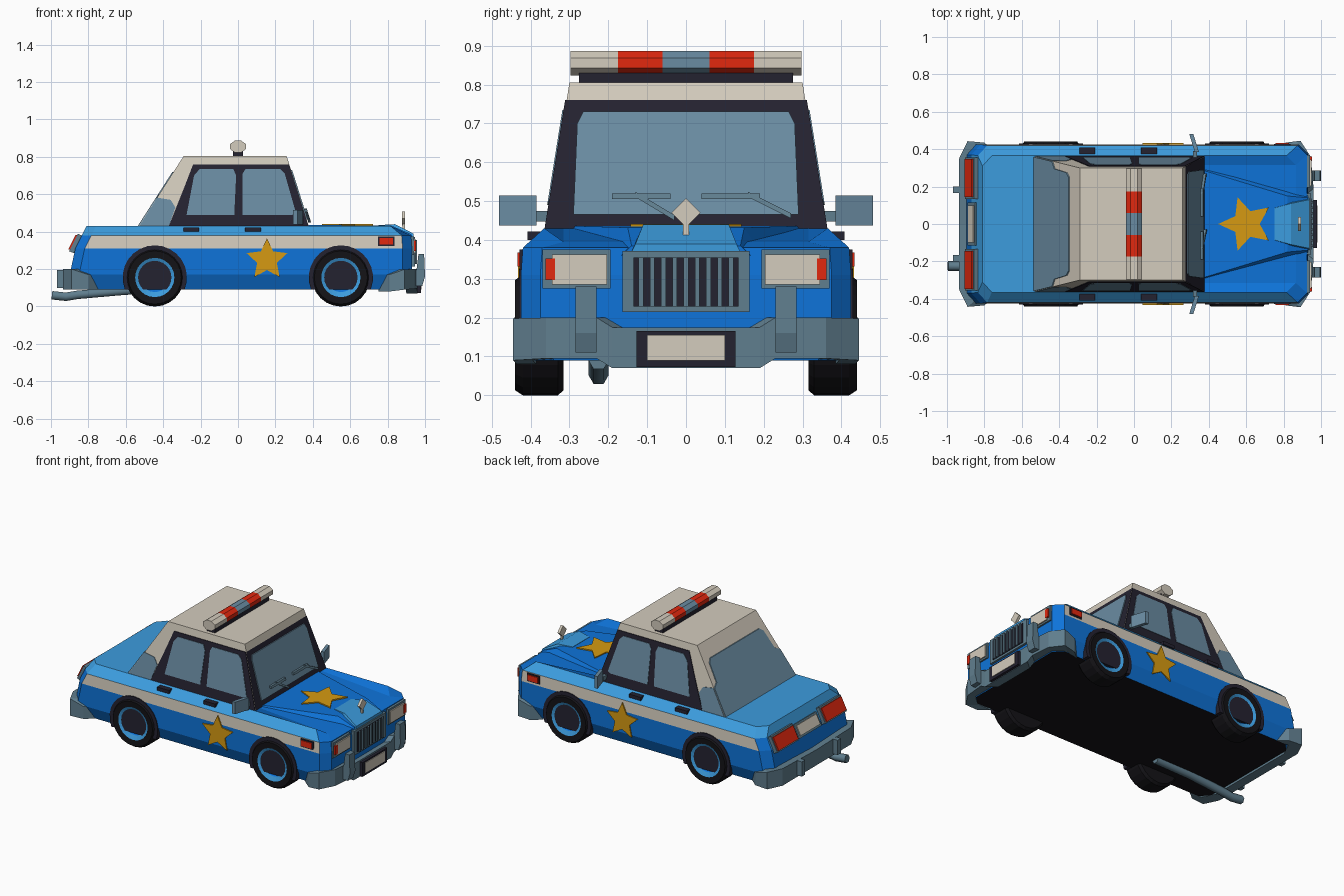
import bpy, bmesh
from math import sin, cos, pi
from mathutils import Vector

cube = bpy.data.objects.get("Cube")
if cube:
    bpy.data.objects.remove(cube, do_unlink=True)


def material(name, hexcode):
    m = bpy.data.materials.new(name)
    rgb = [int(hexcode[i:i + 2], 16) / 255 for i in (0, 2, 4)]
    col = [c / 12.92 if c < 0.04 else ((c + 0.055) / 1.055) ** 2.4 for c in rgb] + [1]
    m.use_nodes = True
    m.diffuse_color = col
    m.node_tree.nodes["Principled BSDF"].inputs["Base Color"].default_value = col
    return m


BLUE = material("blue", "0e74da")
LIGHT = material("light blue", "3c9cde")
CREAM = material("cream", "d4ccbd")
RED = material("red", "e2280f")
GOLD = material("gold", "d69a12")
GLASS = material("glass", "6a8ca2")
STEEL = material("steel", "607e8e")
BLACK = material("black", "242230")
TYRE = material("tyre black", "141317")


def loft(name, rings, mats, rule=None, mirror=False, caps=(True, True)):
    """Skin a list of equal point rings; rule(centre, normal) picks the material."""
    mats = mats if isinstance(mats, list) else [mats]
    bm = bmesh.new()
    vs = [[bm.verts.new(p) for p in r] for r in rings]
    n = len(rings[0])
    for a, b in zip(vs, vs[1:]):
        for i in range(n):
            j = (i + 1) % n
            bm.faces.new((a[i], a[j], b[j], b[i]))
    for ring, cap in zip((vs[0], vs[-1]), caps):
        if cap:
            bm.faces.new(ring)
    bmesh.ops.recalc_face_normals(bm, faces=bm.faces)
    bm.normal_update()
    if rule:
        for f in bm.faces:
            f.material_index = rule(f.calc_center_median(), f.normal)
    me = bpy.data.meshes.new(name)
    bm.to_mesh(me)
    bm.free()
    for m in mats:
        me.materials.append(m)
    ob = bpy.data.objects.new(name, me)
    bpy.context.collection.objects.link(ob)
    if mirror:
        mod = ob.modifiers.new("Mirror", "MIRROR")
        mod.use_axis = (False, True, False)
        mod.use_mirror_merge = False
    return ob


def plate(name, pts, off, mat, mirror=False):
    off = Vector(off)
    return loft(name, [pts, [Vector(p) + off for p in pts]], mat, mirror=mirror)


def box(name, x, y, z, mat, mirror=False):
    pts = [(x[0], y[a], z[b]) for a, b in ((0, 0), (1, 0), (1, 1), (0, 1))]
    return plate(name, pts, (x[1] - x[0], 0, 0), mat, mirror)


def both(pts):
    """Complete a half outline with its reflection."""
    return pts + [(-y, z) for y, z in reversed(pts)]


def star(r, start):
    return [((r if i % 2 == 0 else r * 0.48) * cos(start + i * pi / 5),
             (r if i % 2 == 0 else r * 0.48) * sin(start + i * pi / 5)) for i in range(10)]


# Body shell: plan outlines stacked by height
def outline(z, xr, xf, w, nose_z):
    half = [(xr, w - 0.055, z), (xr + 0.05, w, z), (xf - 0.05, w, z), (xf, w - 0.05, nose_z)]
    return half + [(x, -y, h) for x, y, h in reversed(half)]


def body_paint(c, n):
    if n.z < -0.9:
        return 3
    if abs(n.y) > 0.9 and 0.31 < c.z < 0.38:
        return 2
    if c.z > 0.38 and abs(n.y) > 0.4 or n.x < -0.8 and c.z > 0.31:
        return 1
    return 0


levels = [(0.09, -0.86, 0.90, 0.39, 0.09), (0.17, -0.90, 0.93, 0.425, 0.17),
          (0.31, -0.87, 0.93, 0.425, 0.31), (0.38, -0.835, 0.925, 0.42, 0.38),
          (0.43, -0.81, 0.865, 0.365, 0.395)]
loft("body_shell", [outline(*l) for l in levels], [BLUE, LIGHT, CREAM, TYRE], body_paint,
     caps=(True, False))
deck = [(-0.81, 0.31), (-0.76, 0.365), (0.375, 0.365), (0.375, -0.365), (-0.76, -0.365), (-0.81, -0.31)]
plate("trunk_deck", [(x, y, 0.43) for x, y in deck], (0, 0, -0.02), LIGHT)

# Hood: sunken sides, raised tapering centre and nose piece
loft("hood_panel", [[(0.37, y, 0.43), (xf, y, zf), (xf, y, 0.33), (0.37, y, 0.33)]
                    for y, xf, zf in ((-0.365, 0.815, 0.43), (-0.315, 0.865, 0.395),
                                      (0.315, 0.865, 0.395), (0.365, 0.815, 0.43))], BLUE)


def ridge(name, stations, mat):
    loft(name, [[(x, -b, z0), (x, b, z0), (x, t, z1), (x, -t, z1)]
                for x, b, z0, t, z1 in stations], mat)


ridge("hood_bulge", [(0.36, 0.315, 0.41, 0.29, 0.436), (0.82, 0.19, 0.37, 0.15, 0.432),
                     (0.93, 0.165, 0.36, 0.14, 0.385)], BLUE)
ridge("hood_nose", [(0.75, 0.09, 0.41, 0.085, 0.435), (0.84, 0.12, 0.41, 0.11, 0.44),
                    (0.937, 0.14, 0.37, 0.13, 0.39)], LIGHT)
plate("hood_star", [(0.6 + x, y, 0.433) for x, y in star(0.15, pi)], (0, 0, 0.008), GOLD)
plate("door_star", [(0.155 + x, 0.424, 0.25 + z) for x, z in star(0.115, pi / 2)],
      (0, 0.008, 0), GOLD, True)
plate("hood_ornament", [(0.878, y, 0.47 + z) for y, z in ((0, -0.037), (0.037, 0), (0, 0.037), (-0.037, 0))],
      (0.016, 0, 0), CREAM)
box("ornament_stem", (0.88, 0.892), (-0.008, 0.008), (0.4, 0.45), CREAM)


# Cabin: tapered block with panels laid on its sloping sides
def side(x, z, off=0.0):
    return (x, 0.36 - 0.16 * (z - 0.43) + off, z)


def front(y, z, off=0.0):
    return (0.378 - 0.315 * (z - 0.43) + off, y, z)


def rear(y, z, off=0.0):
    return (-0.53 + 0.64 * (z - 0.43) + off, y, z)


def cabin_ring(z):
    y = side(0, z)[1]
    return [rear(y, z), front(y, z), front(-y, z), rear(-y, z)]


loft("cabin", [cabin_ring(z) for z in (0.425, 0.76, 0.805)], [CREAM, BLACK],
     lambda c, n: 1 if n.x > 0.5 and c.z < 0.76 else 0)


def side_panel(name, pts, off, mat):
    plate(name, [side(x, z, -0.002) for x, z in pts], (0, off, 0), mat, True)


side_panel("door_frame", [(-0.37, 0.43), (-0.29, 0.63), (-0.24, 0.76), (0.272, 0.76), (0.376, 0.43)],
           0.006, BLACK)
side_panel("rear_side_window", [(-0.275, 0.49), (-0.235, 0.7), (-0.205, 0.735), (-0.025, 0.735),
                                (-0.01, 0.7), (-0.02, 0.49)], 0.009, GLASS)
side_panel("front_side_window", [(0.025, 0.49), (0.025, 0.71), (0.04, 0.735), (0.225, 0.735),
                                 (0.25, 0.71), (0.31, 0.5), (0.29, 0.49)], 0.009, GLASS)
side_panel("rear_quarter_glass", [(-0.528, 0.43), (-0.432, 0.582), (-0.36, 0.57), (-0.335, 0.53),
                                  (-0.37, 0.43)], 0.005, GLASS)
plate("windshield", [front(y, z, -0.002) for y, z in
                     both([(0.29, 0.465), (0.28, 0.7), (0.265, 0.73)])], (0.008, 0, 0), GLASS)
plate("rear_window", [rear(y, z, 0.002) for y, z in
                      both([(0.358, 0.43), (0.335, 0.58), (0.295, 0.6), (0.275, 0.7), (0.25, 0.72)])],
      (-0.008, 0, 0), GLASS)
for y0, z0, y1, z1 in ((0.04, 0.505, 0.19, 0.505), (0.16, 0.51, 0.27, 0.455),
                       (-0.19, 0.505, -0.04, 0.505), (-0.13, 0.51, -0.03, 0.45)):
    plate("wiper", [front(y0, z0, 0.004), front(y1, z1, 0.004), front(y1, z1 + 0.014, 0.004),
                    front(y0, z0 + 0.014, 0.004)], (0.015, 0, 0), STEEL)

# Roof light bar: eight-sided tube in coloured lengths
box("light_bar_base", (-0.028, 0.028), (-0.275, 0.275), (0.8, 0.83), BLACK)
oct_ring = [(0.046 * cos(pi / 8 + i * pi / 4), 0.855 + 0.034 * sin(pi / 8 + i * pi / 4)) for i in range(8)]
loft("light_bar", [[(x, y, z) for x, z in oct_ring] for y in (-0.297, -0.175, -0.06, 0.06, 0.175, 0.297)],
     [GLASS, RED, CREAM], lambda c, n: 0 if abs(c.y) < 0.06 else 1 if abs(c.y) < 0.175 else 2)

# Wheels and arches
SIDES = 24
profile = [(0.142, 0.315), (0.155, 0.33), (0.155, 0.42), (0.142, 0.44), (0.105, 0.437),
           (0.078, 0.425), (0.062, 0.41), (0.056, 0.43)]


def wheel_paint(c, n):
    r = ((c.x - wx) ** 2 + (c.z - 0.155) ** 2) ** 0.5
    if r > 0.1 or c.y < 0.35:
        return 0
    return 1 if r > 0.078 else 2 if r > 0.062 else 3


for label, wx in (("rear", -0.445), ("front", 0.55)):
    loft(label + "_wheel", [[(wx + r * cos(i * 2 * pi / SIDES), y, 0.155 + r * sin(i * 2 * pi / SIDES))
                             for i in range(SIDES)] for r, y in profile],
         [TYRE, LIGHT, BLUE, BLACK], wheel_paint, True)
    arc = [(wx + 0.172 * cos(a), 0.38, 0.155 + 0.172 * sin(a))
           for a in [-0.38 + i * (pi + 0.76) / 16 for i in range(17)]]
    plate(label + "_wheel_arch", arc, (0, 0.05, 0), BLACK, True)


# Bumpers: half path swept outward, then mirrored
def bumper(name, path, depth):
    loft(name, [[(x, y, z0), (x, y, z1), (x - depth, max(y - 0.05, 0), z1), (x - depth, max(y - 0.05, 0), z0)]
                for x, y, z0, z1 in path], STEEL, mirror=True)


bumper("front_bumper", [(0.96, 0, 0.07, 0.175), (0.96, 0.19, 0.07, 0.175), (0.957, 0.23, 0.095, 0.2),
                        (0.945, 0.36, 0.095, 0.2), (0.89, 0.445, 0.09, 0.198), (0.81, 0.435, 0.08, 0.17)], 0.06)
bumper("rear_bumper", [(-0.935, 0, 0.09, 0.19), (-0.935, 0.35, 0.09, 0.2), (-0.89, 0.443, 0.09, 0.2),
                       (-0.80, 0.435, 0.09, 0.17)], -0.06)
plate("front_overrider", [(0.92, 0.23, 0.11), (0.985, 0.23, 0.11), (1.0, 0.23, 0.16), (0.995, 0.23, 0.28),
                          (0.965, 0.23, 0.28), (0.955, 0.23, 0.2)], (0, 0.055, 0), STEEL, True)
box("rear_overrider", (-0.968, -0.92), (0.165, 0.2), (0.1, 0.195), STEEL, True)

# Front face
box("grille_frame", (0.9, 0.945), (-0.163, 0.163), (0.215, 0.372), STEEL)
box("grille_opening", (0.94, 0.949), (-0.135, 0.135), (0.228, 0.355), BLACK)
for i in range(9):
    y = -0.116 + i * 0.029
    box("grille_bar", (0.94, 0.957), (y - 0.006, y + 0.006), (0.228, 0.355), STEEL)
box("headlight_frame", (0.9, 0.94), (0.195, 0.37), (0.275, 0.375), STEEL, True)
box("headlight", (0.93, 0.948), (0.203, 0.345), (0.285, 0.362), CREAM, True)
box("turn_signal", (0.92, 0.951), (0.337, 0.362), (0.297, 0.352), RED, True)
box("front_plate_holder", (0.95, 0.978), (-0.127, 0.127), (0.073, 0.165), BLACK)
box("front_plate", (0.975, 0.982), (-0.1, 0.1), (0.09, 0.155), CREAM)


# Rear face
def tail(name, y, z, thick, mat, mirror=False):
    pts = [(-0.87 + (b - 0.31) * 0.5 + 0.006, a, b) for a, b in
           ((y[0], z[0]), (y[1], z[0]), (y[1], z[1]), (y[0], z[1]))]
    plate(name, pts, (-thick, 0, 0.4 * thick), mat, mirror)


tail("tail_light_frame", (0.135, 0.355), (0.285, 0.378), 0.026, STEEL, True)
tail("tail_light", (0.145, 0.347), (0.293, 0.37), 0.034, RED, True)
tail("rear_plate_frame", (-0.115, 0.115), (0.285, 0.365), 0.014, STEEL)
tail("rear_plate", (-0.1, 0.1), (0.297, 0.355), 0.02, CREAM)

# Side fittings
box("side_marker_frame", (0.748, 0.838), (0.415, 0.428), (0.323, 0.375), BLACK, True)
box("side_marker", (0.756, 0.83), (0.415, 0.434), (0.331, 0.367), RED, True)
for x in (-0.25, 0.08):
    box("door_handle", (x - 0.042, x + 0.042), (0.37, 0.408), (0.4, 0.422), BLACK, True)
plate("side_mirror", [(0.325, 0.385, 0.437), (0.295, 0.482, 0.437), (0.295, 0.482, 0.515),
                      (0.325, 0.385, 0.515)], (0.022, 0, 0), GLASS, True)
box("mirror_arm", (0.315, 0.337), (0.33, 0.39), (0.447, 0.475), STEEL, True)

# Exhaust pipe
curve = bpy.data.curves.new("exhaust_pipe", "CURVE")
curve.dimensions = "3D"
curve.bevel_depth = 0.026
curve.bevel_resolution = 1
curve.use_fill_caps = True
spline = curve.splines.new("POLY")
path = [(-0.35, 0.09), (-0.6, 0.085), (-0.86, 0.062), (-0.92, 0.052), (-0.995, 0.06)]
spline.points.add(len(path) - 1)
for p, (x, z) in zip(spline.points, path):
    p.co = (x, -0.225, z, 1)
curve.materials.append(STEEL)
bpy.context.collection.objects.link(bpy.data.objects.new("exhaust_pipe", curve))
